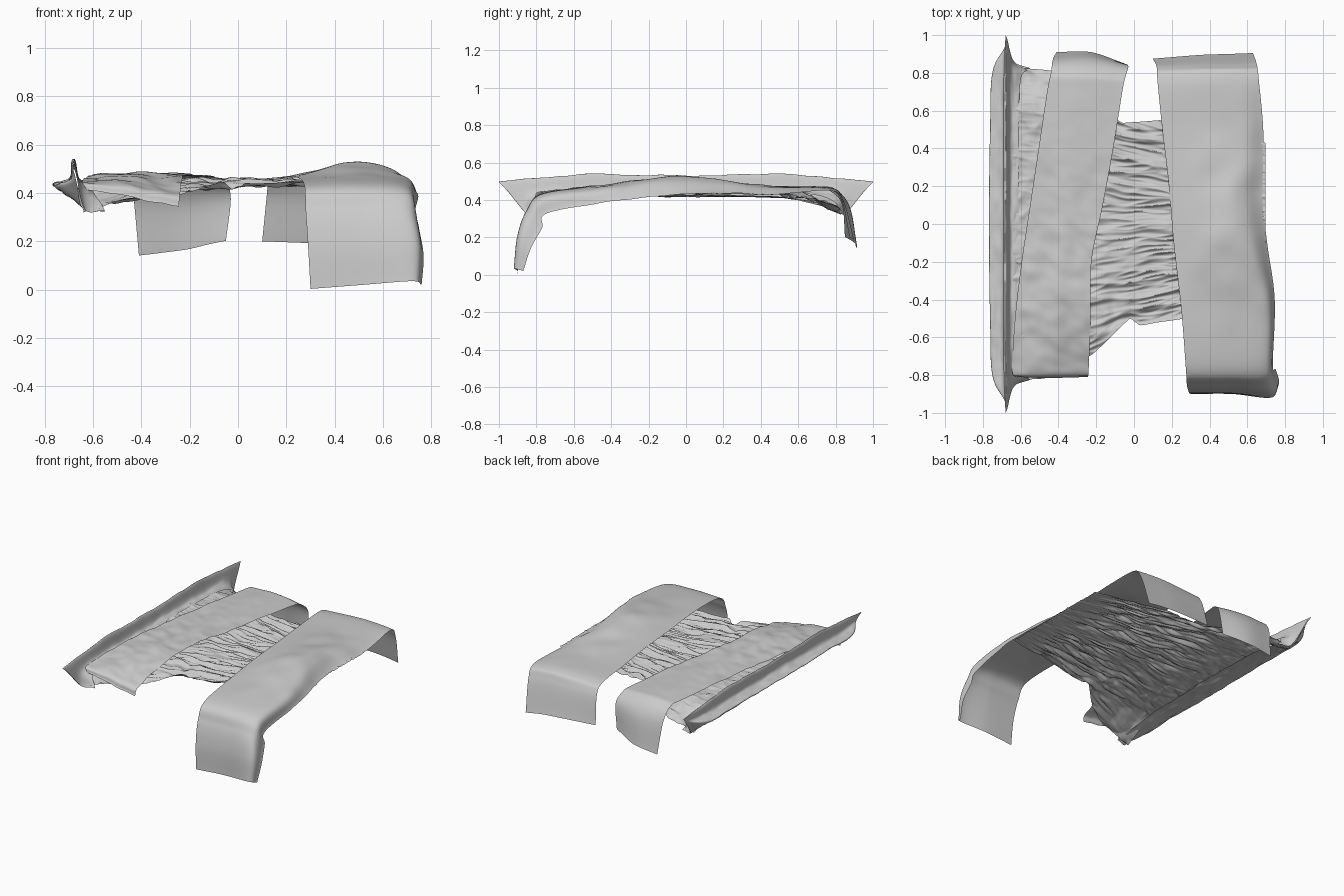
import bpy, math
from mathutils import Vector, noise


def cr(pts, t):
    """Catmull-Rom through a list of Vectors, t in 0..1."""
    n = len(pts) - 1
    i = min(int(t * n), n - 1)
    f = t * n - i
    b, c = pts[i], pts[i + 1]
    a = pts[i - 1] if i > 0 else b * 2 - c
    d = pts[i + 2] if i + 2 <= n else c * 2 - b
    return 0.5 * (2 * b + (c - a) * f + (2 * a - 5 * b + 4 * c - d) * f * f
                  + (3 * b - 3 * c + d - a) * f ** 3)


def lerp_table(tab, x):
    for (x0, y0), (x1, y1) in zip(tab, tab[1:]):
        if x <= x1:
            return y0 + (y1 - y0) * max(0, (x - x0) / (x1 - x0))
    return tab[-1][1]


def smooth(a, b, x):
    t = min(1, max(0, (x - a) / (b - a)))
    return t * t * (3 - 2 * t)


def surface(name, fn, nu, nv):
    verts = [fn(i / nu, j / nv) for i in range(nu + 1) for j in range(nv + 1)]
    w = nv + 1
    faces = [(i * w + j, (i + 1) * w + j, (i + 1) * w + j + 1, i * w + j + 1)
             for i in range(nu) for j in range(nv)]
    me = bpy.data.meshes.new(name)
    me.from_pydata(verts, [], faces)
    me.polygons.foreach_set("use_smooth", [True] * len(faces))
    ob = bpy.data.objects.new(name, me)
    bpy.context.collection.objects.link(ob)
    return ob


def patch(name, rows, nu, nv, crease):
    """Cloth patch through rows of control points, with small creases."""
    rows = [[Vector(p) for p in r][::-1] for r in rows]

    def fn(u, v):
        p = cr([cr(r, v) for r in rows], u)
        p.z += crease(p)
        return p
    return surface(name, fn, nu, nv)


def ridge(x, y, seed):
    return 1 - min(1, abs(noise.noise((x, y, seed))) * 2.2)


# wrinkled base sheet, tapering to the right
FRONT = [(-.64, .83), (-.42, .81), (-.22, .69), (-.02, .50), (.03, .535), (.24, .505), (.70, .40)]
BACK = [(-.64, .83), (-.42, .81), (-.2, .62), (-.06, .535), (.14, .55), (.70, .43)]
DROOP = [(-.64, .12), (-.42, .065), (-.2, .04), (0, .01), (.70, 0)]


def sheet(u, v):
    x = -.64 + 1.335 * u
    s = v * 2 - 1
    y = s * lerp_table(FRONT if s < 0 else BACK, x)
    fan = y / (.68 - .3 * x) + .02 * noise.noise((x * 4, y * 4, 7))
    amp = (.4 + .6 * smooth(-.5, -.25, x)) * (1 - .75 * smooth(.35, .6, x))
    z = .026 * ridge(x * 2.4, fan * 9 + x * .7, 1.3) * (.5 + .5 * ridge(x * 2, s * 3, 5))
    z += .013 * ridge(x * 5 + 3, fan * 20 - x * 1.5, 8.1)
    z = .428 + .004 * smooth(-.2, -.5, x) + z * amp + .006 * noise.noise((x * 3, y * 3, 2))
    # diagonal creases on the left, crumple at the front notch
    z += .01 * ridge(x * 9 + y * 3, y * 8 - x * 6, 3.7) * smooth(-.35, -.5, x)
    z += .025 * noise.noise((x * 14, y * 14, 4)) * max(0, 1 - math.hypot(x + .08, y + .47) / .2)
    z -= lerp_table(DROOP, x) * smooth(.72, 1, abs(s))
    return (x, y + .005 * noise.noise((x * 9, s * 4, 3)), z)


surface("base_sheet", sheet, 150, 320)

# gathered fold along the left edge (half stations, mirrored front to back)
half = [
    [(-.61, 0, .445), (-.655, 0, .455), (-.671, 0, .515), (-.681, 0, .53), (-.69, 0, .515),
     (-.698, 0, .455), (-.768, 0, .435), (-.71, 0, .418), (-.60, 0, .425)],
    [(-.61, .45, .445), (-.655, .5, .455), (-.671, .5, .525), (-.681, .5, .538), (-.69, .5, .52),
     (-.698, .5, .455), (-.762, .5, .435), (-.71, .5, .412), (-.60, .5, .415)],
    [(-.60, .76, .41), (-.65, .81, .435), (-.67, .83, .50), (-.68, .83, .515), (-.688, .83, .50),
     (-.695, .83, .455), (-.748, .81, .43), (-.68, .81, .375), (-.57, .79, .345)],
    [(-.55, .825, .325), (-.635, .86, .335), (-.67, .975, .475), (-.68, 1, .498), (-.68, .996, .49),
     (-.675, .98, .475), (-.665, .94, .43), (-.64, .86, .333), (-.55, .825, .323)],
]
rows = [[(x, -y, z) for x, y, z in r] for r in half[:0:-1]] + half
patch("gathered_edge_fold", rows, 200, 56,
      lambda p: (.008 * noise.noise((p.x * 22, p.y * 5, 1))
                 + .006 * noise.noise((p.x * 50, p.y * 12, 5))) * smooth(.95, .75, abs(p.y)))

# left runner, hanging down at the back
left_rows = [
    [(-.625, -.81, .41), (-.45, -.815, .38), (-.245, -.81, .345)],
    [(-.645, -.77, .445), (-.45, -.77, .43), (-.24, -.77, .40)],
    [(-.63, -.5, .465), (-.43, -.5, .475), (-.23, -.5, .46)],
    [(-.595, -.2, .475), (-.40, -.2, .482), (-.225, -.2, .475)],
    [(-.55, .1, .472), (-.36, .1, .478), (-.165, .1, .470)],
    [(-.505, .4, .472), (-.30, .4, .476), (-.11, .4, .468)],
    [(-.46, .7, .465), (-.25, .7, .472), (-.062, .7, .46)],
    [(-.44, .80, .45), (-.24, .80, .455), (-.045, .78, .44)],
    [(-.43, .87, .36), (-.23, .875, .36), (-.03, .835, .37)],
    [(-.41, .91, .14), (-.23, .91, .165), (-.05, .85, .20)],
]
patch("left_runner", left_rows, 170, 60,
      lambda p: (.01 * noise.noise((p.x * 9 + p.y * 4, p.y * 5 - p.x * 3, 6))
                 + .006 * noise.noise((p.x * 9 + p.y * 14, p.y * 6 - p.x * 10, 3)))
      * smooth(.9, -.2, p.y) + .004 * noise.noise((p.x * 8, p.y * 4, 2)))

# right runner, hanging at both ends with its outer side folded down
right_rows = [
    [(.30, -.90, .003), (.52, -.90, .02), (.72, -.92, .035), (.76, -.87, .02)],
    [(.29, -.89, .18), (.50, -.89, .19), (.725, -.90, .20), (.768, -.83, .14)],
    [(.28, -.85, .33), (.50, -.85, .335), (.71, -.85, .33), (.75, -.77, .25)],
    [(.275, -.77, .43), (.50, -.77, .435), (.70, -.76, .42), (.735, -.74, .33)],
    [(.25, -.45, .462), (.48, -.45, .478), (.69, -.45, .462), (.745, -.40, .39)],
    [(.21, -.10, .467), (.47, -.10, .525), (.61, -.08, .505), (.705, -.10, .425)],
    [(.185, .20, .467), (.45, .20, .50), (.58, .20, .49), (.68, .15, .44)],
    [(.15, .50, .462), (.40, .50, .47), (.58, .50, .467), (.685, .48, .43)],
    [(.125, .75, .455), (.40, .77, .465), (.56, .77, .46), (.66, .77, .45)],
    [(.12, .83, .40), (.38, .84, .40), (.54, .84, .40), (.65, .845, .38)],
    [(.10, .875, .20), (.35, .895, .19), (.50, .90, .18), (.63, .905, .16)],
]
patch("right_runner", right_rows, 180, 72,
      lambda p: .012 * noise.noise((p.x * 7, p.y * 6, 9)) * smooth(.75, .2, abs(p.y))
      * smooth(.2, .45, p.x))
